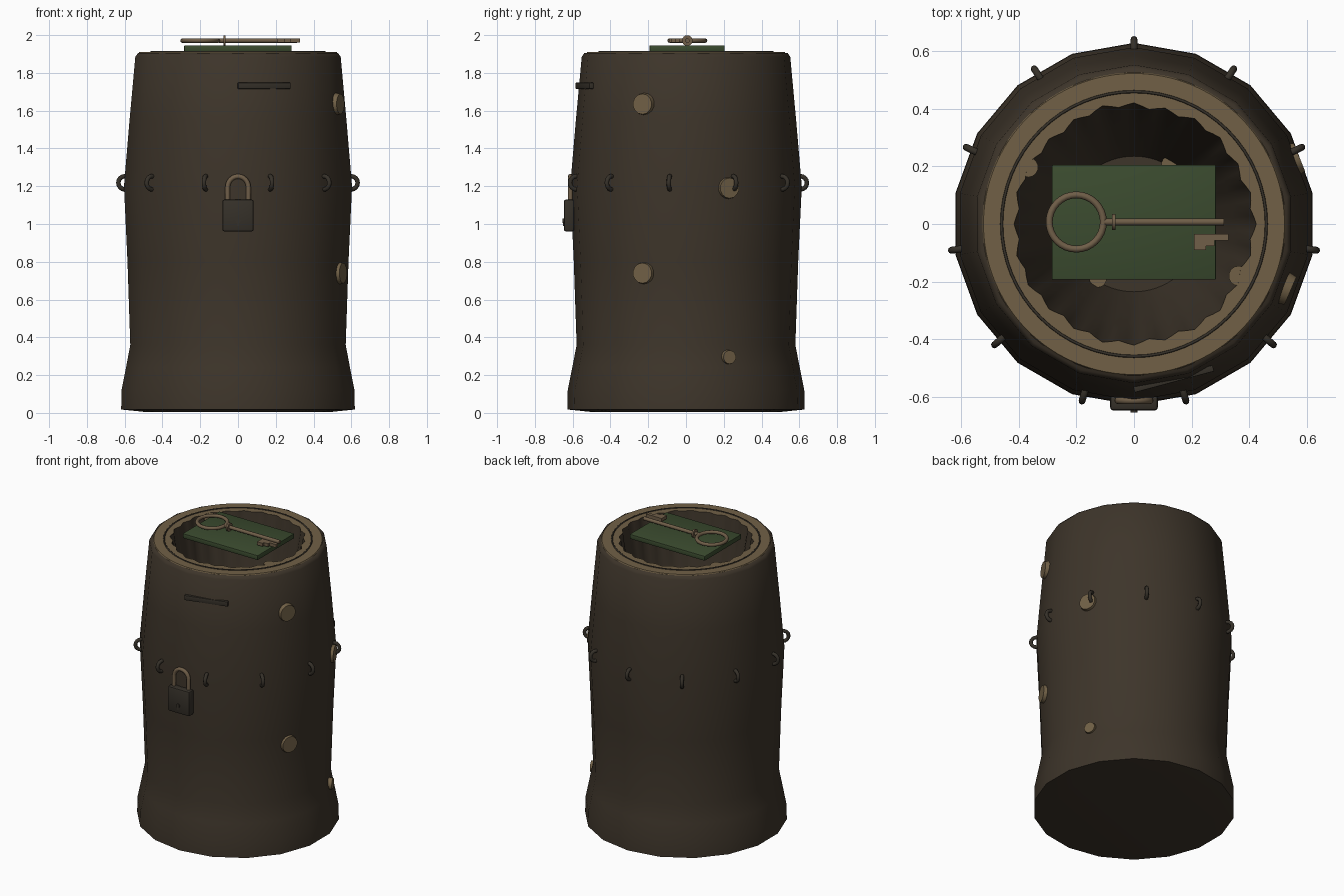
import bpy, bmesh, math
from mathutils import Vector, Matrix

if "Cube" in bpy.data.objects:
    bpy.data.objects.remove(bpy.data.objects["Cube"])

def mat(name, rgb):
    m = bpy.data.materials.new(name)
    m.diffuse_color = (*rgb, 1)
    m.use_nodes = True
    m.node_tree.nodes["Principled BSDF"].inputs["Base Color"].default_value = m.diffuse_color
    return m

BARK = mat("bark_brown", (0.047, 0.035, 0.023))
WOOD = mat("pale_wood", (0.165, 0.118, 0.062))
IRON = mat("dark_iron", (0.036, 0.030, 0.022))
GREEN = mat("moss_green", (0.043, 0.070, 0.028))
BRONZE = mat("old_bronze", (0.160, 0.112, 0.065))

def finish(bm, name, mats, smooth=40):
    me = bpy.data.meshes.new(name)
    bm.to_mesh(me)
    bm.free()
    ob = bpy.data.objects.new(name, me)
    bpy.context.collection.objects.link(ob)
    for m in mats:
        me.materials.append(m)
    bpy.ops.object.select_all(action='DESELECT')
    ob.select_set(True)
    bpy.context.view_layer.objects.active = ob
    bpy.ops.object.shade_smooth_by_angle(angle=math.radians(smooth))
    return ob

def lathe(name, profile, n, mats, wave=None, mat_rule=None, smooth=40):
    """Spin (radius, z) points; wave(i, angle) offsets the radius of ring i."""
    bm = bmesh.new()
    rings = []
    for i, (r, z) in enumerate(profile):
        ring = []
        for j in range(n):
            a = math.pi / 2 + 2 * math.pi * j / n
            rr = r + (wave(i, a) if wave else 0)
            ring.append(bm.verts.new((rr * math.cos(a), rr * math.sin(a), z)))
        rings.append(ring)
    for i in range(len(rings) - 1):
        for j in range(n):
            k = (j + 1) % n
            f = bm.faces.new((rings[i][j], rings[i][k], rings[i + 1][k], rings[i + 1][j]))
            f.material_index = mat_rule(i) if mat_rule else 0
    bmesh.ops.remove_doubles(bm, verts=bm.verts, dist=1e-5)
    return finish(bm, name, mats, smooth)

def box(name, lo, hi, m, bevel=0.0, rot=0.0):
    bm = bmesh.new()
    c = [(a + b) / 2 for a, b in zip(lo, hi)]
    s = [b - a for a, b in zip(lo, hi)]
    bmesh.ops.create_cube(bm, size=1)
    bmesh.ops.scale(bm, vec=s, verts=bm.verts)
    if bevel:
        bmesh.ops.bevel(bm, geom=bm.edges[:], offset=bevel, segments=2, profile=0.5, affect='EDGES')
    bm.transform(Matrix.Translation(c) @ Matrix.Rotation(rot, 4, 'Z'))
    return finish(bm, name, [m])

def disc(name, pos, axis, r, depth, m, n=14, r2=None):
    bm = bmesh.new()
    bmesh.ops.create_cone(bm, cap_ends=True, segments=n, radius1=r, radius2=r if r2 is None else r2, depth=depth)
    bm.transform(Matrix.Translation(pos) @ Vector(axis).to_track_quat('Z', 'Y').to_matrix().to_4x4())
    return finish(bm, name, [m])

def tube(name, pts, r, m, cyclic=False):
    cu = bpy.data.curves.new(name, 'CURVE')
    cu.dimensions = '3D'
    cu.bevel_depth, cu.bevel_resolution, cu.use_fill_caps = r, 2, True
    sp = cu.splines.new('POLY')
    sp.points.add(len(pts) - 1)
    for p, q in zip(sp.points, pts):
        p.co = (*q, 1)
    sp.use_cyclic_u = cyclic
    tmp = bpy.data.objects.new(name + "_tmp", cu)
    bpy.context.collection.objects.link(tmp)
    bpy.context.view_layer.update()
    me = bpy.data.meshes.new_from_object(tmp.evaluated_get(bpy.context.evaluated_depsgraph_get()))
    bpy.data.objects.remove(tmp)
    bm = bmesh.new()
    bm.from_mesh(me)
    bpy.data.meshes.remove(me)
    for f in bm.faces:
        f.material_index = 0
    return finish(bm, name, [m], 60)

def circle(c, r, u, v, n):
    c, u, v = Vector(c), Vector(u), Vector(v)
    return [c + r * (math.cos(2 * math.pi * k / n) * u + math.sin(2 * math.pi * k / n) * v) for k in range(n)]

# Bark trunk, 18 sides, flared at the foot
lathe("trunk_bark", [(0, 0.005), (0.5, 0.005), (0.628, 0.018), (0.626, 0.12), (0.602, 0.24), (0.579, 0.36),
                     (0.594, 0.80), (0.613, 1.20), (0.583, 1.55), (0.552, 1.885), (0.538, 1.905), (0.49, 1.905)],
      18, [BARK], smooth=60)

# Pale cut rim with a ragged inner edge, leading down into the hollow
def ragged(i, a):
    return (0.008 * math.cos(24 * a) + 0.004 * math.cos(7 * a)) if i in (2, 3) else 0
lathe("cut_rim_and_hollow", [(0.53, 1.897), (0.522, 1.911), (0.412, 1.911), (0.408, 1.88), (0.345, 1.45),
                             (0.235, 1.0), (0, 1.0)],
      96, [WOOD, BARK], ragged, lambda i: 0 if i < 2 else 1)

# Growth ring on the rim
tube("growth_ring", circle((0, 0, 1.911), 0.459, (1, 0, 0), (0, 1, 0), 64), 0.005, IRON, True)

# Iron loops around the middle
for k in range(11):
    a = math.pi / 2 + 2 * math.pi * k / 11
    d = Vector((math.cos(a), math.sin(a), 0))
    tube(f"iron_loop_{k + 1}", circle(d * 0.605 + Vector((0, 0, 1.218)), 0.035, d, (0, 0, 1), 16), 0.012, IRON, True)

# Pale round knots on the right side
for k, (x, y, z, r) in enumerate([(0.527, -0.225, 1.635, 0.06), (0.558, 0.225, 1.19, 0.06),
                                  (0.541, -0.225, 0.74, 0.06), (0.541, 0.225, 0.295, 0.04)]):
    disc(f"side_knot_{k + 1}", (x, y, z), (x, y, 0), r, 0.034, WOOD, 14, r * 0.9)

# Small knots at the rim and inside the hollow
for k, (x, y, z, r) in enumerate([(-0.367, 0.197, 1.895, 0.035), (0.363, -0.18, 1.895, 0.035),
                                  (0.125, 0.208, 1.06, 0.03), (-0.125, -0.19, 1.06, 0.03)]):
    disc(f"hollow_knot_{k + 1}", (x, y, z), (0, 0, 1), r, 0.03, WOOD, 14)

# Narrow slot plate on the front
box("slot_plate", (-0.005, -0.548, 1.716), (0.28, -0.526, 1.748), IRON, 0.002, math.atan2(0.075, 0.28))

# Padlock
box("padlock_body", (-0.083, -0.647, 0.96), (0.083, -0.592, 1.13), IRON, 0.012)
arch = [(0.055 * math.cos(t * math.pi / 12), -0.612, 1.195 + 0.057 * math.sin(t * math.pi / 12)) for t in range(13)]
tube("padlock_shackle", [(0.055, -0.612, 1.12)] + arch + [(-0.055, -0.612, 1.12)], 0.013, BRONZE)
disc("padlock_keyhole", (0, -0.648, 1.017), (0, -1, 0), 0.013, 0.012, IRON, 12)
box("padlock_keyhole_slit", (-0.004, -0.652, 0.99), (0.004, -0.642, 1.01), IRON)

# Green slab on top
box("green_slab", (-0.285, -0.193, 1.914), (0.284, 0.205, 1.946), GREEN, 0.004)

# Key lying on the slab
tube("key_bow", circle((-0.2, 0.007, 1.971), 0.094, (1, 0, 0), (0, 1, 0), 32), 0.012, BRONZE, True)
disc("key_shaft", (0.105, 0.007, 1.971), (1, 0, 0), 0.012, 0.415, BRONZE, 12)
disc("key_collar", (-0.071, 0.007, 1.971), (1, 0, 0), 0.028, 0.012, BRONZE, 16)
for k, (x0, x1, y0) in enumerate([(0.208, 0.25, -0.09), (0.25, 0.28, -0.076), (0.28, 0.327, -0.058)]):
    box(f"key_bit_{k + 1}", (x0, y0, 1.96), (x1, -0.034, 1.982), BRONZE)
